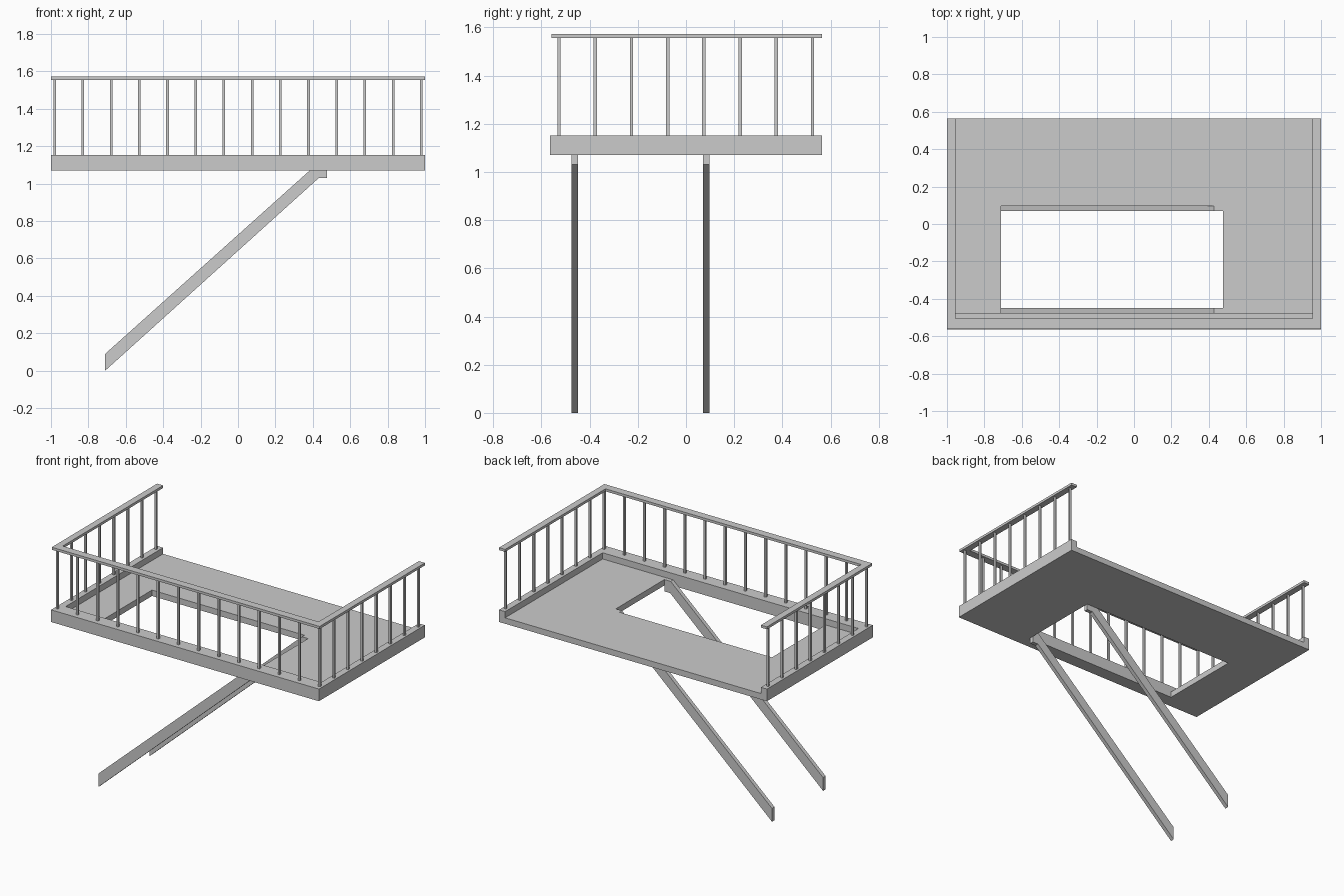
import bpy, bmesh
from mathutils import Vector

if "Cube" in bpy.data.objects:
    bpy.data.objects.remove(bpy.data.objects["Cube"])


def prism(name, pts, offset):
    """Extrude a closed 3D outline along an offset vector."""
    bm = bmesh.new()
    face = bm.faces.new([bm.verts.new(p) for p in pts])
    ext = bmesh.ops.extrude_face_region(bm, geom=[face])
    verts = [g for g in ext["geom"] if isinstance(g, bmesh.types.BMVert)]
    bmesh.ops.translate(bm, verts=verts, vec=Vector(offset))
    bmesh.ops.recalc_face_normals(bm, faces=bm.faces)
    me = bpy.data.meshes.new(name)
    bm.to_mesh(me)
    bm.free()
    ob = bpy.data.objects.new(name, me)
    bpy.context.collection.objects.link(ob)
    return ob


def flat(name, pts, z0, z1):
    return prism(name, [(x, y, z0) for x, y in pts], (0, 0, z1 - z0))


def u_shape(outer_y, inner_y, inner_x=0.955, back=0.565):
    return [(-1, outer_y), (1, outer_y), (1, back), (inner_x, back),
            (inner_x, inner_y), (-inner_x, inner_y), (-inner_x, back), (-1, back)]


BASE, FLOOR, CURB, RAIL, TOP = 1.07, 1.11, 1.152, 1.555, 1.572
HOLE_L, HOLE_R, HOLE_F, HOLE_B = -0.71, 0.475, -0.475, 0.097

# Raised curb on three sides, and the floor with its stair opening
flat("curb", u_shape(-0.565, HOLE_F), BASE, CURB)
flat("floor", [(-0.955, HOLE_F), (HOLE_L, HOLE_F), (HOLE_L, HOLE_B), (HOLE_R, HOLE_B),
               (HOLE_R, HOLE_F), (0.955, HOLE_F), (0.955, 0.565), (-0.955, 0.565)],
     BASE, FLOOR)

# Handrail
flat("handrail", u_shape(-0.558, -0.505), RAIL, TOP)


# Balusters
def baluster(x, y):
    r = 0.007
    flat("baluster", [(x - r, y - r), (x + r, y - r), (x + r, y + r), (x - r, y + r)],
         CURB, RAIL)


for i in range(14):
    baluster(-0.98 + 1.96 * i / 13, -0.527)
for x in (-0.98, 0.98):
    for i in range(1, 8):
        baluster(x, -0.527 + 1.052 * i / 7)

# Stair stringers
outline = [(-0.71, 0), (0.432, 1.03), (HOLE_R, 1.03), (HOLE_R, FLOOR),
           (0.428, FLOOR), (-0.71, 0.09)]
for y in (HOLE_F, HOLE_B - 0.027):
    prism("stair_stringer", [(x, y, z) for x, z in outline], (0, 0.027, 0))
